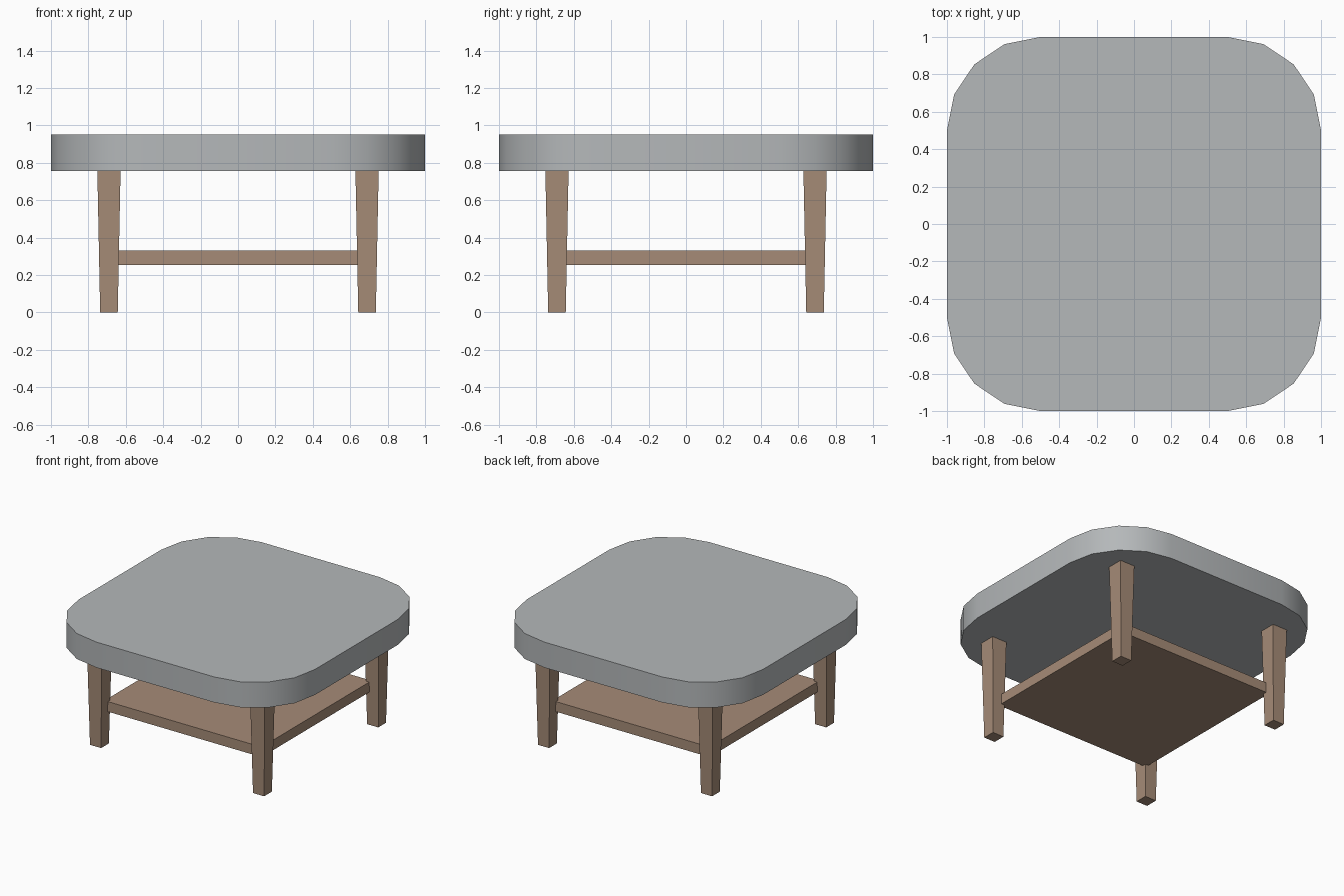
import bpy
import bmesh
import math

cube = bpy.data.objects.get("Cube")
if cube:
    bpy.data.objects.remove(cube, do_unlink=True)


def make_material(name, rgb):
    mat = bpy.data.materials.new(name)
    mat.use_nodes = True
    color = (*rgb, 1.0)
    mat.diffuse_color = color
    mat.node_tree.nodes["Principled BSDF"].inputs["Base Color"].default_value = color
    return mat


def loft(name, bottom, top, z0, z1, mat):
    """Solid between two matching outlines at heights z0 and z1."""
    bm = bmesh.new()
    lower = [bm.verts.new((x, y, z0)) for x, y in bottom]
    upper = [bm.verts.new((x, y, z1)) for x, y in top]
    bm.faces.new(lower[::-1])
    bm.faces.new(upper)
    n = len(lower)
    for i in range(n):
        j = (i + 1) % n
        bm.faces.new((lower[i], lower[j], upper[j], upper[i]))
    mesh = bpy.data.meshes.new(name)
    bm.to_mesh(mesh)
    bm.free()
    mesh.materials.append(mat)
    obj = bpy.data.objects.new(name, mesh)
    bpy.context.collection.objects.link(obj)
    return obj


def square(half, cx=0.0, cy=0.0):
    return [(cx + sx * half, cy + sy * half)
            for sx, sy in ((-1, -1), (1, -1), (1, 1), (-1, 1))]


def rounded_square(half, radius, segments):
    points = []
    c = half - radius
    for k, (sx, sy) in enumerate(((1, 1), (-1, 1), (-1, -1), (1, -1))):
        for i in range(segments + 1):
            a = math.pi / 2 * (k + i / segments)
            points.append((sx * c + radius * math.cos(a),
                           sy * c + radius * math.sin(a)))
    return points


gray = make_material("soft gray", (0.46, 0.48, 0.49))
wood = make_material("brown wood", (0.38, 0.26, 0.185))

TOP_BOTTOM, TOP_HEIGHT = 0.755, 0.95

# Thick top with rounded corners and smooth rim
outline = rounded_square(1.0, 0.5, 4)
table_top = loft("table_top", outline, outline, TOP_BOTTOM, TOP_HEIGHT, gray)
bpy.ops.object.select_all(action='DESELECT')
table_top.select_set(True)
bpy.context.view_layer.objects.active = table_top
bpy.ops.object.shade_smooth_by_angle(angle=math.radians(30))

# Four tapered legs
for y_name, sy in (("front", -1), ("back", 1)):
    for x_name, sx in (("left", 1), ("right", -1)):
        x, y = sx * 0.69, sy * 0.69
        loft(f"{y_name}_{x_name}_leg", square(0.047, x, y),
             square(0.062, x, y), 0.0, TOP_BOTTOM, wood)

# Lower shelf, its corners set into the legs
loft("lower_shelf", square(0.665), square(0.665), 0.253, 0.33, wood)
